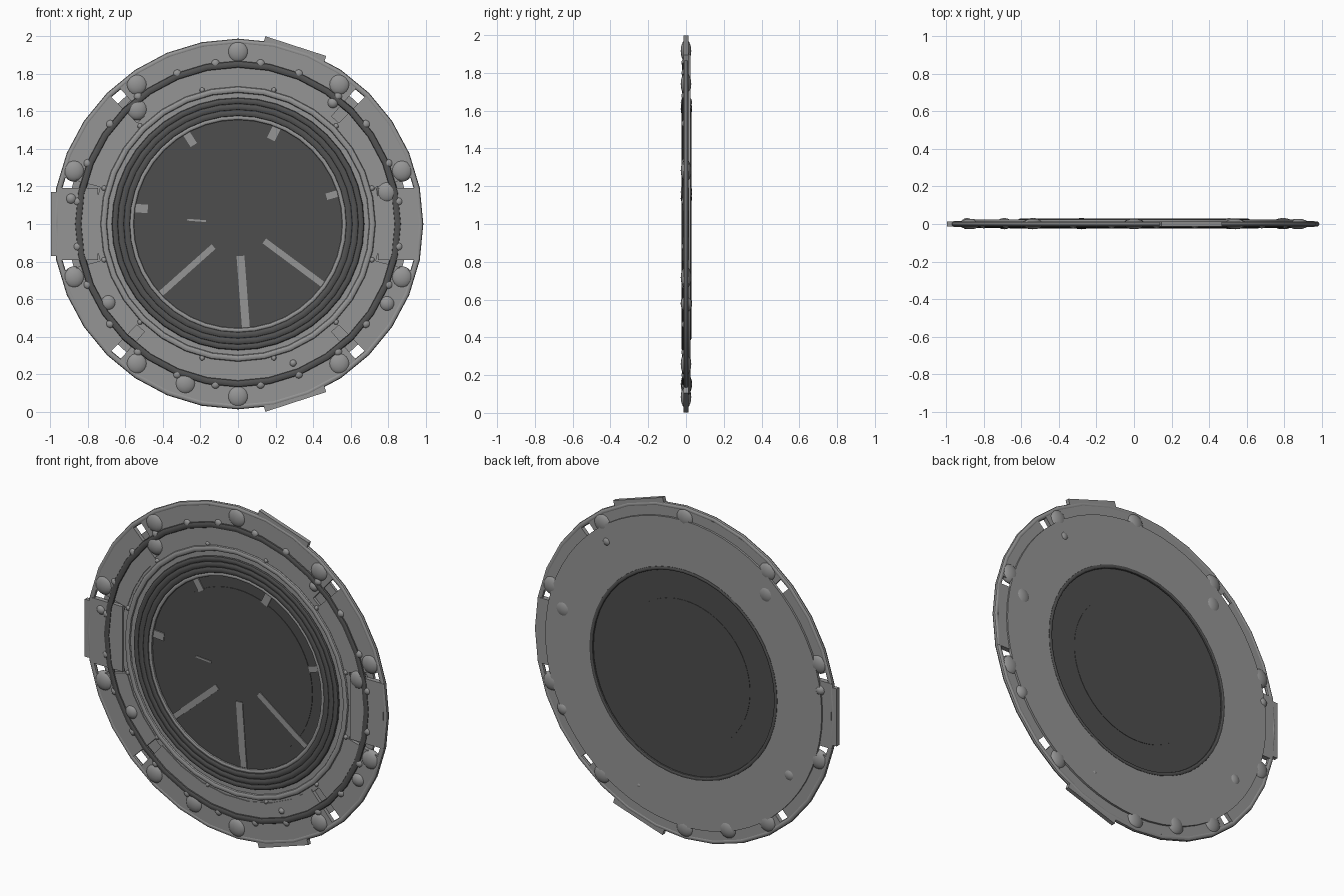
import bpy, bmesh, math
from mathutils import Matrix, Vector

if "Cube" in bpy.data.objects:
    bpy.data.objects.remove(bpy.data.objects["Cube"])

CZ = 1.0  # height of the wheel centre


def mat(name, v):
    m = bpy.data.materials.new(name)
    m.diffuse_color = (v, v, v, 1)
    m.use_nodes = True
    m.node_tree.nodes["Principled BSDF"].inputs["Base Color"].default_value = m.diffuse_color
    return m


STONE = mat("mid grey", 0.30)
DARK = mat("dark grey", 0.085)
GLASS = mat("dark glass grey", 0.075)


def polar(r, deg, y=0.0):
    a = math.radians(deg)
    return Vector((r * math.cos(a), y, CZ + r * math.sin(a)))


def finish(name, bm, material, smooth=True):
    bmesh.ops.recalc_face_normals(bm, faces=bm.faces)
    me = bpy.data.meshes.new(name)
    bm.to_mesh(me)
    bm.free()
    me.materials.append(material)
    ob = bpy.data.objects.new(name, me)
    bpy.context.collection.objects.link(ob)
    if smooth:
        bpy.ops.object.select_all(action='DESELECT')
        bpy.context.view_layer.objects.active = ob
        ob.select_set(True)
        bpy.ops.object.shade_smooth_by_angle(angle=math.radians(35))
    return ob


def revolve(bm, profile, a0=0, a1=360, seg=32):
    """Sweep a closed (radius, y) profile around the wheel axis."""
    full = a1 - a0 >= 360
    n = seg if full else seg + 1
    rows = [[bm.verts.new(polar(r, a0 + (a1 - a0) * i / seg, y)) for r, y in profile]
            for i in range(n)]
    k = len(profile)
    for i in range(seg):
        p, q = rows[i], rows[(i + 1) % n]
        for j in range(k):
            bm.faces.new((p[j], p[(j + 1) % k], q[(j + 1) % k], q[j]))
    if not full:
        bm.faces.new(rows[0])
        bm.faces.new(rows[-1])


def rect(r0, r1, y0, y1):
    return [(r0, y0), (r1, y0), (r1, y1), (r0, y1)]


def oval(r, y, rr, ry, n=10):
    return [(r + rr * math.cos(2 * math.pi * i / n), y + ry * math.sin(2 * math.pi * i / n))
            for i in range(n)]


def ring(name, profile, material, seg=32):
    bm = bmesh.new()
    revolve(bm, profile, seg=seg)
    finish(name, bm, material)


def disc(name, r, y0, y1, material):
    bm = bmesh.new()
    bmesh.ops.create_cone(bm, cap_ends=True, segments=64, radius1=r, radius2=r, depth=y1 - y0,
                          matrix=Matrix.Translation((0, (y0 + y1) / 2, CZ))
                          @ Matrix.Rotation(math.pi / 2, 4, 'X'))
    finish(name, bm, material)


def add_box(bm, centre, size, deg=0):
    bmesh.ops.create_cube(bm, size=1, matrix=Matrix.Translation(centre)
                          @ Matrix.Rotation(-math.radians(deg), 4, 'Y')
                          @ Matrix.Diagonal((*size, 1)))


def add_ball(bm, centre, r, ry, seg=16):
    bmesh.ops.create_uvsphere(bm, u_segments=seg, v_segments=seg // 2 + 2, radius=1,
                              matrix=Matrix.Translation(centre) @ Matrix.Diagonal((r, ry, r, 1)))


# Backing plate, inner base ring and outer rim
ring("back_plate", rect(0.60, 0.905, 0.008, 0.024), STONE, 64)
ring("base_ring", rect(0.60, 0.76, -0.008, 0.012), STONE, 64)
ring("outer_rim", oval(0.97, 0, 0.016, 0.015), STONE)

# Curved panels with small gaps between them
bm = bmesh.new()
for a0, a1 in ((15, 45), (49, 131), (135, 165)):
    for s in (0, 180):
        revolve(bm, rect(0.745, 0.965, -0.012, 0.012), a0 + s, a1 + s,
                max(3, round((a1 - a0) / 11)))
finish("curved_panels", bm, STONE)

# Flat side panels
bm = bmesh.new()
for s in (-1, 1):
    add_box(bm, (s * 0.852, 0, CZ), (0.215, 0.03, 0.385))
finish("side_panels", bm, STONE, False)

# Three blocks standing out of the rim
bm = bmesh.new()
for a in (72, 180, -72):
    add_box(bm, polar(0.96, a), (0.07, 0.024, 0.34), a)
finish("rim_blocks", bm, STONE, False)

# Dark track with paired beads
ring("bead_track", oval(0.85, -0.010, 0.019, 0.012), DARK)
bm = bmesh.new()
for k in range(12):
    for d in (-8, 8):
        add_ball(bm, polar(0.862, 30 * k + d, -0.008), 0.023, 0.016, 10)
finish("track_beads", bm, STONE)

# Light inner ring with knobs
ring("inner_trim", oval(0.715, -0.010, 0.017, 0.012), STONE)
bm = bmesh.new()
for k in range(12):
    add_ball(bm, polar(0.738, 30 * k + 15, -0.009), 0.014, 0.01, 8)
finish("trim_knobs", bm, STONE)

# Stepped dark frame around the window
for i, (r, w) in enumerate(((0.655, 0.017), (0.624, 0.019), (0.592, 0.019))):
    ring(f"window_frame_{i + 1}", oval(r, -0.012, w, 0.013), DARK, 40)
ring("window_lip", oval(0.566, -0.010, 0.012, 0.010), STONE, 40)
ring("window_back_rim", oval(0.605, 0.02, 0.012, 0.009), DARK, 48)

# Window discs
disc("window", 0.60, -0.002, 0.014, GLASS)
disc("window_inner_front", 0.49, -0.005, 0.0, GLASS)
disc("window_inner_back", 0.43, 0.010, 0.016, GLASS)

# Spokes and short ticks lying on the window, as start, end and width
bm = bmesh.new()
for x0, z0, x1, z1, w in (
        (-0.13, 0.88, -0.41, 0.63, 0.032), (0.013, 0.83, 0.042, 0.45, 0.042),
        (0.14, 0.91, 0.45, 0.68, 0.032), (-0.55, 1.085, -0.48, 1.08, 0.045),
        (-0.28, 1.49, -0.235, 1.42, 0.04), (0.215, 1.53, 0.175, 1.45, 0.045),
        (0.54, 1.165, 0.47, 1.145, 0.035), (-0.27, 1.023, -0.17, 1.015, 0.01)):
    dx, dz = x1 - x0, z1 - z0
    add_box(bm, ((x0 + x1) / 2, -0.006, (z0 + z1) / 2),
            (math.hypot(dx, dz), 0.006, w), math.degrees(math.atan2(dz, dx)))
finish("window_spokes", bm, STONE, False)

# Large studs around the rim
bm = bmesh.new()
for k in range(10):
    add_ball(bm, polar(0.917, 18 + 36 * k), 0.058, 0.028)
finish("rim_studs", bm, STONE)

# Loose studs, as x, z, radius
bm = bmesh.new()
for x, z, r in ((-0.537, 1.61, 0.058), (0.793, 1.17, 0.058), (-0.28, 0.152, 0.058),
                (0.793, 0.577, 0.043), (-0.69, 0.582, 0.043), (0.505, 1.645, 0.032),
                (-0.888, 1.135, 0.032), (0.293, 0.26, 0.022)):
    add_ball(bm, (x, 0.002, z), r, 0.03 if r > 0.025 else 0.025)
finish("loose_studs", bm, STONE)
